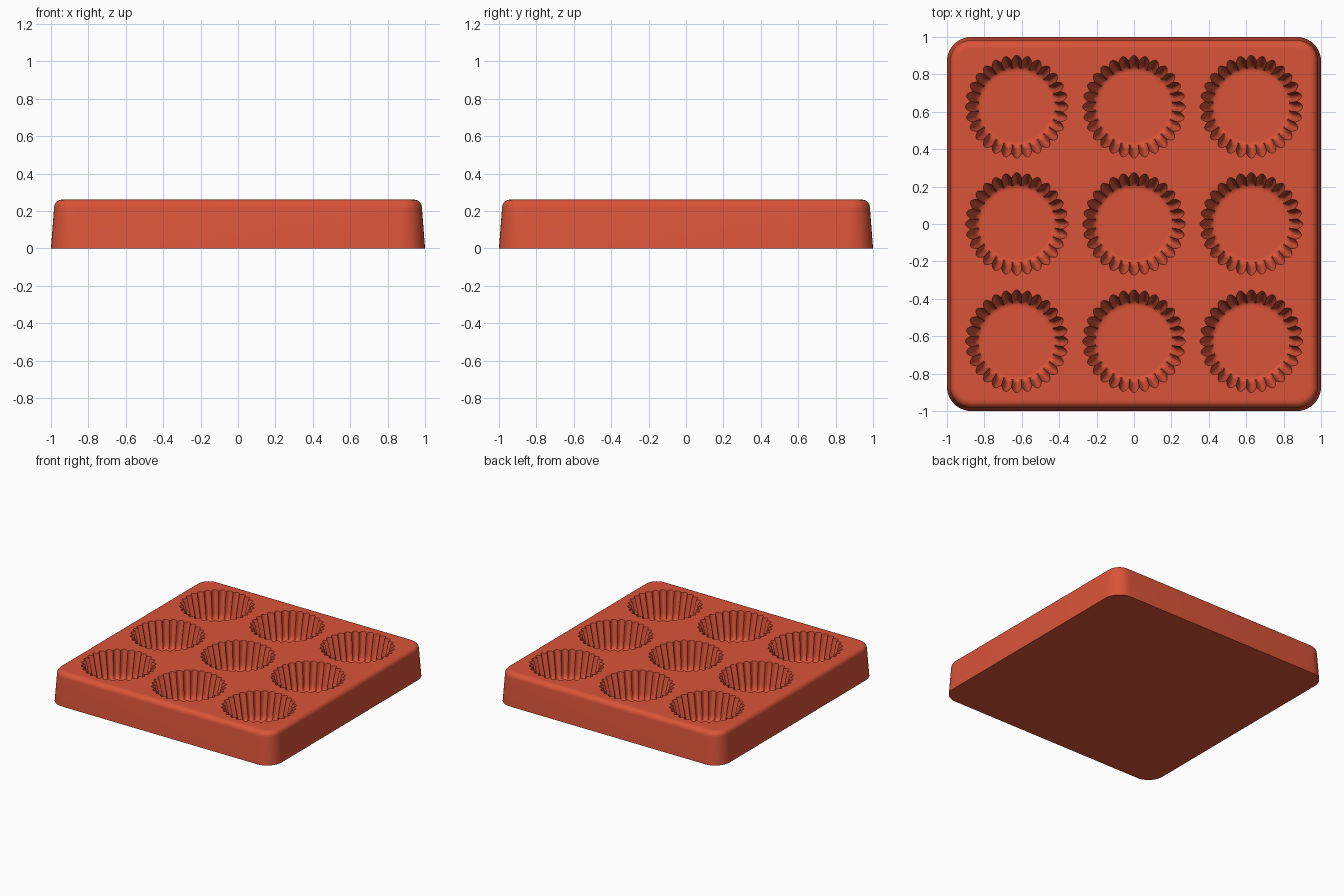
import bpy
import bmesh
from math import sin, cos, pi, radians

if "Cube" in bpy.data.objects:
    bpy.data.objects.remove(bpy.data.objects["Cube"], do_unlink=True)

HEIGHT = 0.26
FLOOR = 0.05
LOBES = 28
STEPS = 8          # points per lobe
PITCH = 0.627      # spacing of the cups

silicone = bpy.data.materials.new("terracotta_red")
silicone.use_nodes = True
silicone.diffuse_color = (0.70, 0.088, 0.040, 1)
silicone.node_tree.nodes["Principled BSDF"].inputs["Base Color"].default_value = silicone.diffuse_color


def loft(bm, rings):
    """Skin a stack of closed rings from bottom to top and cap both ends."""
    loops = [[bm.verts.new(p) for p in ring] for ring in rings]
    n = len(loops[0])
    for low, high in zip(loops, loops[1:]):
        for i in range(n):
            j = (i + 1) % n
            bm.faces.new((low[i], low[j], high[j], high[i]))
    bm.faces.new(loops[0][::-1])
    bm.faces.new(loops[-1])


def make_object(name, bm):
    mesh = bpy.data.meshes.new(name)
    bmesh.ops.recalc_face_normals(bm, faces=bm.faces)
    bm.to_mesh(mesh)
    bm.free()
    mesh.materials.append(silicone)
    obj = bpy.data.objects.new(name, mesh)
    bpy.context.collection.objects.link(obj)
    return obj


def rounded_square(half, radius, z, steps=10):
    ring = []
    for q, (sx, sy) in enumerate(((1, 1), (-1, 1), (-1, -1), (1, -1))):
        for i in range(steps + 1):
            a = (q + i / steps) * pi / 2
            ring.append((sx * (half - radius) + radius * cos(a),
                         sy * (half - radius) + radius * sin(a), z))
    return ring


def scalloped_ring(cx, cy, radius, depth, z):
    """Circle with outward round lobes meeting in inward cusps."""
    ring = []
    for i in range(LOBES * STEPS):
        a = 2 * pi * i / (LOBES * STEPS)
        r = radius - depth * (1 - abs(cos(LOBES * a / 2)))
        ring.append((cx + r * cos(a), cy + r * sin(a), z))
    return ring


# Tapered tray block with a rounded top edge
fillet = 0.04
wall_top = 0.983
profile = [(1.0, 0.0)]
for k in range(7):
    a = k / 6 * pi / 2
    profile.append((wall_top - fillet * (1 - cos(a)), HEIGHT - fillet * (1 - sin(a))))
profile.append((wall_top - fillet - 0.008, HEIGHT))
bm = bmesh.new()
loft(bm, [rounded_square(h, 0.13 - (1 - h), z) for h, z in profile])
tray = make_object("baking_mould", bm)

# Fluted cup cutters: (radius, flute depth, height)
cup_profile = [
    (0.185, 0.0, FLOOR), (0.195, 0.0, FLOOR), (0.212, 0.008, FLOOR + 0.006),
    (0.223, 0.014, FLOOR + 0.02), (0.232, 0.02, FLOOR + 0.05),
    (0.275, 0.028, HEIGHT), (0.283, 0.028, HEIGHT + 0.04),
]
bm = bmesh.new()
for ix in (-1, 0, 1):
    for iy in (-1, 0, 1):
        loft(bm, [scalloped_ring(ix * PITCH, iy * PITCH, r, d, z) for r, d, z in cup_profile])
cutter = make_object("cup_cutter", bm)
cutter.hide_render = True

# Sink the cups into the block
cut = tray.modifiers.new("cups", 'BOOLEAN')
cut.operation = 'DIFFERENCE'
cut.solver = 'EXACT'
cut.object = cutter
bpy.ops.object.select_all(action='DESELECT')
tray.select_set(True)
bpy.context.view_layer.objects.active = tray
bpy.ops.object.modifier_apply(modifier=cut.name)
bpy.data.objects.remove(cutter, do_unlink=True)
bpy.ops.object.shade_smooth_by_angle(angle=radians(40))
